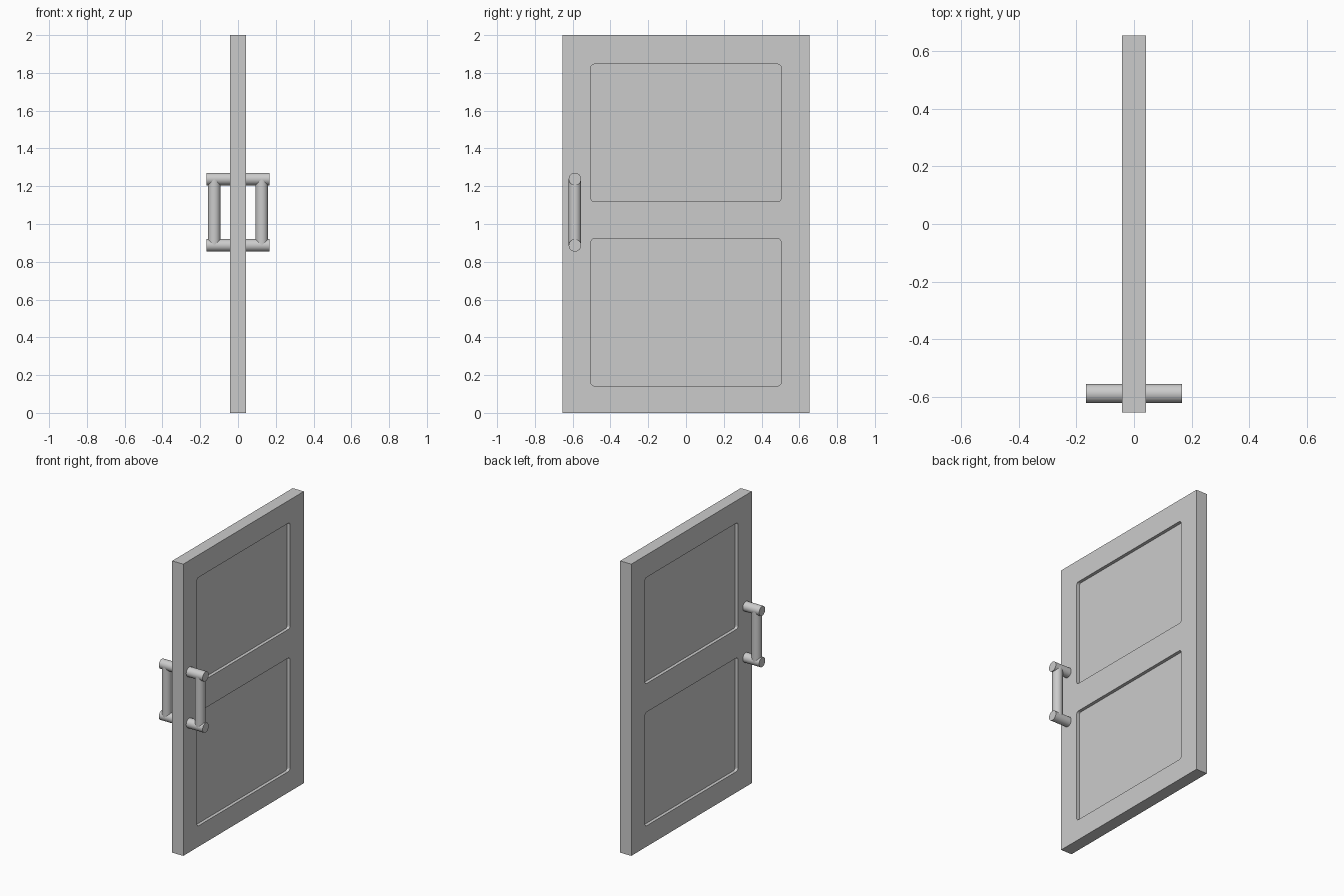
import bpy, bmesh
from math import pi
from mathutils import Matrix, Vector

if "Cube" in bpy.data.objects:
    bpy.data.objects.remove(bpy.data.objects["Cube"])

HALF_T, HALF_W, HEIGHT = 0.042, 0.653, 2.0
RECESS = 0.022
HANDLE_Y, BAR_X, TUBE_R = -0.588, 0.126, 0.033
LOW_Z, HIGH_Z = 0.887, 1.238


def box(name, lo, hi, corner=0.0):
    """Box from two corners; corner rounds the edges that run along x."""
    lo, hi = Vector(lo), Vector(hi)
    bm = bmesh.new()
    bmesh.ops.create_cube(bm, size=1)
    bmesh.ops.scale(bm, vec=hi - lo, verts=bm.verts)
    bmesh.ops.translate(bm, vec=(lo + hi) / 2, verts=bm.verts)
    if corner:
        edges = [e for e in bm.edges if abs(e.verts[0].co.x - e.verts[1].co.x) > 1e-4]
        bmesh.ops.bevel(bm, geom=edges, offset=corner, segments=3, profile=0.5, affect='EDGES')
    return finish(name, bm)


def finish(name, bm):
    mesh = bpy.data.meshes.new(name)
    bm.to_mesh(mesh)
    bm.free()
    obj = bpy.data.objects.new(name, mesh)
    bpy.context.collection.objects.link(obj)
    return obj


def tube(name, start, end):
    start, end = Vector(start), Vector(end)
    axis = end - start
    bm = bmesh.new()
    rot = Vector((0, 0, 1)).rotation_difference(axis).to_matrix().to_4x4()
    bmesh.ops.create_cone(bm, cap_ends=True, segments=32, radius1=TUBE_R, radius2=TUBE_R,
                          depth=axis.length, matrix=Matrix.Translation((start + end) / 2) @ rot)
    obj = finish(name, bm)
    bpy.context.view_layer.objects.active = obj
    obj.select_set(True)
    bpy.ops.object.shade_smooth_by_angle(angle=pi / 6)
    obj.select_set(False)
    return obj


# Door slab with two recessed panels on each face
door = box("door_slab", (-HALF_T, -HALF_W, 0), (HALF_T, HALF_W, HEIGHT))
cutters = []
for side in (-1, 1):
    for z0, z1 in ((0.143, 0.922), (1.118, 1.846)):
        xs = sorted((side * (HALF_T - RECESS), side * (HALF_T + 0.05)))
        cutter = box("panel_cutter", (xs[0], -0.503, z0), (xs[1], 0.503, z1), 0.016)
        cutter.hide_render = True
        cutters.append(cutter)
        mod = door.modifiers.new("panel_recess", 'BOOLEAN')
        mod.operation, mod.solver, mod.object = 'DIFFERENCE', 'EXACT', cutter
bpy.context.view_layer.objects.active = door
for mod in list(door.modifiers):
    bpy.ops.object.modifier_apply(modifier=mod.name)
for cutter in cutters:
    bpy.data.objects.remove(cutter)

# Pull handle on each face: two standoffs and a grip bar
for side, label in ((-1, "left"), (1, "right")):
    for z, level in ((LOW_Z, "lower"), (HIGH_Z, "upper")):
        tube(f"{label}_{level}_standoff", (side * (HALF_T - 0.005), HANDLE_Y, z),
             (side * 0.166, HANDLE_Y, z))
    tube(f"{label}_grip_bar", (side * BAR_X, HANDLE_Y, LOW_Z), (side * BAR_X, HANDLE_Y, HIGH_Z))
